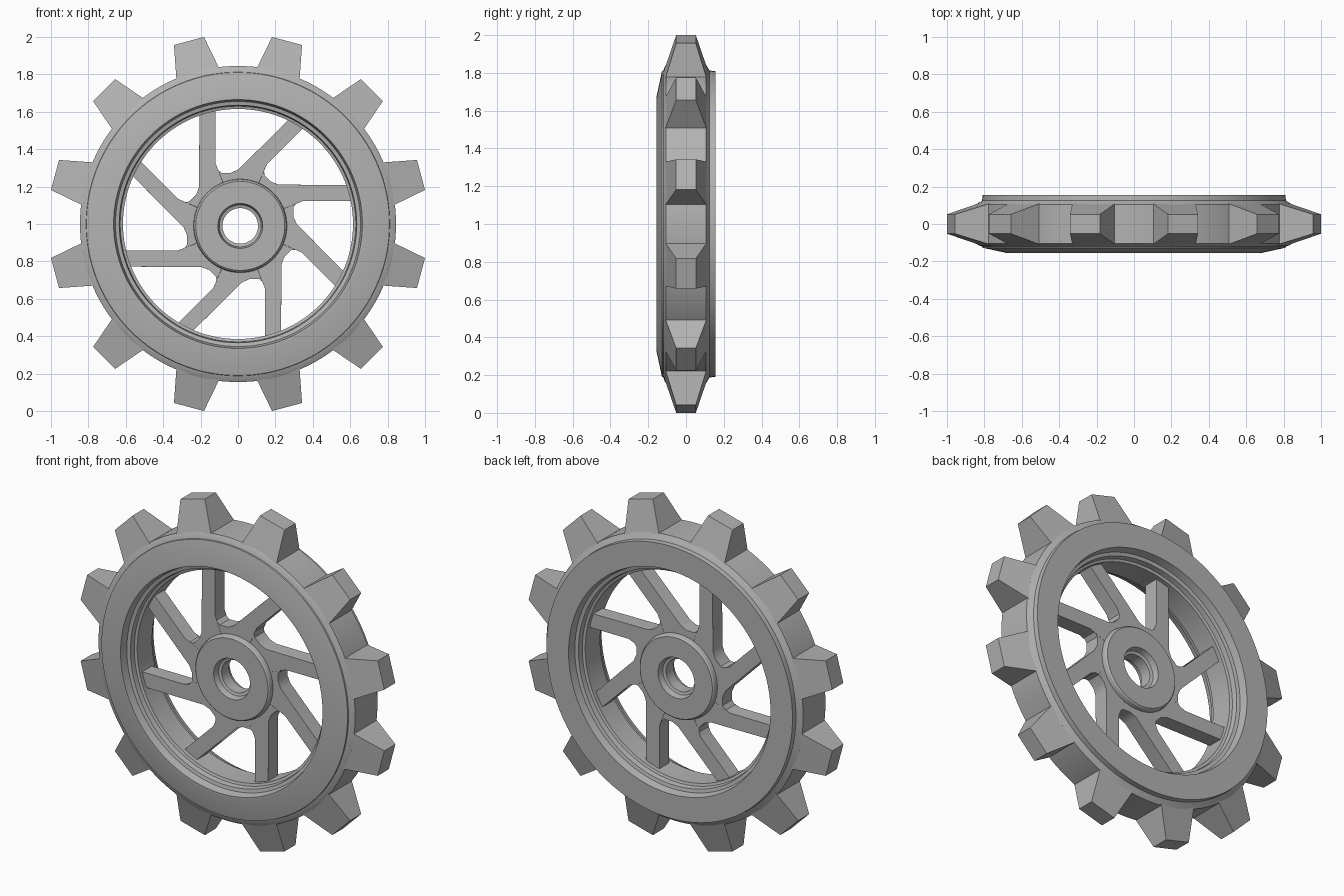
import bpy, bmesh, math
from mathutils import Matrix, Vector

if "Cube" in bpy.data.objects:
    bpy.data.objects.remove(bpy.data.objects["Cube"])

CENTRE = Vector((0, 0, 1))
HUB = Vector((0.012, 0, 0.99))

steel = bpy.data.materials.new("grey_steel")
steel.use_nodes = True
steel.diffuse_color = (0.45, 0.45, 0.45, 1)
steel.node_tree.nodes["Principled BSDF"].inputs["Base Color"].default_value = steel.diffuse_color


def finish(name, bm, location, smooth=30, bevel=0):
    bmesh.ops.recalc_face_normals(bm, faces=bm.faces)
    mesh = bpy.data.meshes.new(name)
    bm.to_mesh(mesh)
    bm.free()
    mesh.materials.append(steel)
    obj = bpy.data.objects.new(name, mesh)
    obj.location = location
    bpy.context.collection.objects.link(obj)
    if bevel:
        mod = obj.modifiers.new("rounded_edges", "BEVEL")
        mod.width = bevel
        mod.segments = 2
        mod.limit_method = "ANGLE"
        mod.angle_limit = math.radians(50)
    bpy.ops.object.select_all(action="DESELECT")
    obj.select_set(True)
    bpy.context.view_layer.objects.active = obj
    if smooth:
        bpy.ops.object.shade_smooth_by_angle(angle=math.radians(smooth))
    return obj


def lathe(name, profile, location, steps=96):
    """Spin a closed (radius, y) profile around the axle."""
    bm = bmesh.new()
    rings = []
    for i in range(steps):
        a = math.tau * i / steps
        rings.append([bm.verts.new((r * math.cos(a), y, r * math.sin(a))) for r, y in profile])
    n = len(profile)
    for i in range(steps):
        one, two = rings[i], rings[(i + 1) % steps]
        for j in range(n):
            k = (j + 1) % n
            bm.faces.new((one[j], one[k], two[k], two[j]))
    return finish(name, bm, location)


# Rim: sloped front face, flat back face, stepped bore
lathe("rim", [
    (0.665, -0.155), (0.68, -0.155), (0.81, -0.127), (0.812, -0.12), (0.83, -0.114),
    (0.845, -0.105), (0.845, 0.105), (0.83, 0.114), (0.812, 0.125), (0.81, 0.155),
    (0.665, 0.155), (0.655, 0.11), (0.635, 0.105), (0.63, 0.075), (0.615, 0.07),
    (0.615, -0.07), (0.63, -0.075), (0.635, -0.105), (0.655, -0.11)], CENTRE, 128)

# Hub with a counterbored axle hole
half = [(0.095, 0.035), (0.112, 0.04), (0.12, 0.075), (0.238, 0.075), (0.245, 0.068), (0.25, 0.045)]
lathe("hub", [(r, -y) for r, y in half] + [(r, y) for r, y in reversed(half)], HUB)

# Teeth: tapered blocks around the rim
bm = bmesh.new()
for i in range(12):
    turn = Matrix.Rotation(math.radians(15 + 30 * i), 3, "Y")
    base, tip = [
        [bm.verts.new(turn @ Vector((sx * w, sy * d, r))) for sx, sy in ((-1, -1), (1, -1), (1, 1), (-1, 1))]
        for r, w, d in ((0.80, 0.124, 0.119), (1.013, 0.083, 0.052))]
    bm.faces.new(base)
    bm.faces.new(tip)
    for j in range(4):
        k = (j + 1) % 4
        bm.faces.new((base[j], base[k], tip[k], tip[j]))
finish("teeth", bm, CENTRE, smooth=0)

# Spokes: eight offset bars joined by filleted roots around the hub
side = [(-0.218, 0.615), (-0.132, 0.63), (-0.132, 0.335), (-0.124, 0.303), (-0.10, 0.284),
        (-0.05, 0.284), (-0.01, 0.302)]
outline = []
for i in range(8):
    turn = Matrix.Rotation(math.radians(45 * i), 3, "Y")
    outline += [turn @ Vector((x, 0, z)) for x, z in side]
bm = bmesh.new()
front, back = [[bm.verts.new(p + Vector((0, y, 0))) for p in outline] for y in (-0.045, 0.045)]
inner = []
for y in (-0.045, 0.045):
    inner.append([bm.verts.new(p.normalized() * 0.2 + Vector((0, y, 0))) for p in outline])
n = len(side)
total = len(outline)
for i in range(total):
    j = (i + 1) % total
    bm.faces.new((front[i], front[j], back[j], back[i]))
    bm.faces.new((inner[0][i], inner[0][j], inner[1][j], inner[1][i]))
for outer, ring in ((front, inner[0]), (back, inner[1])):
    for s in range(0, total, n):
        # bar, then the web that follows it
        root = (s - 1) % total
        bm.faces.new((outer[root], outer[s], outer[s + 1], outer[s + 2]))
        bm.faces.new((outer[root], outer[s + 2], ring[s + 2], ring[s + 1], ring[s], ring[root]))
        for j in range(s + 2, s + n - 1):
            bm.faces.new((outer[j], outer[j + 1], ring[j + 1], ring[j]))
finish("spokes", bm, HUB, smooth=35, bevel=0.01)
